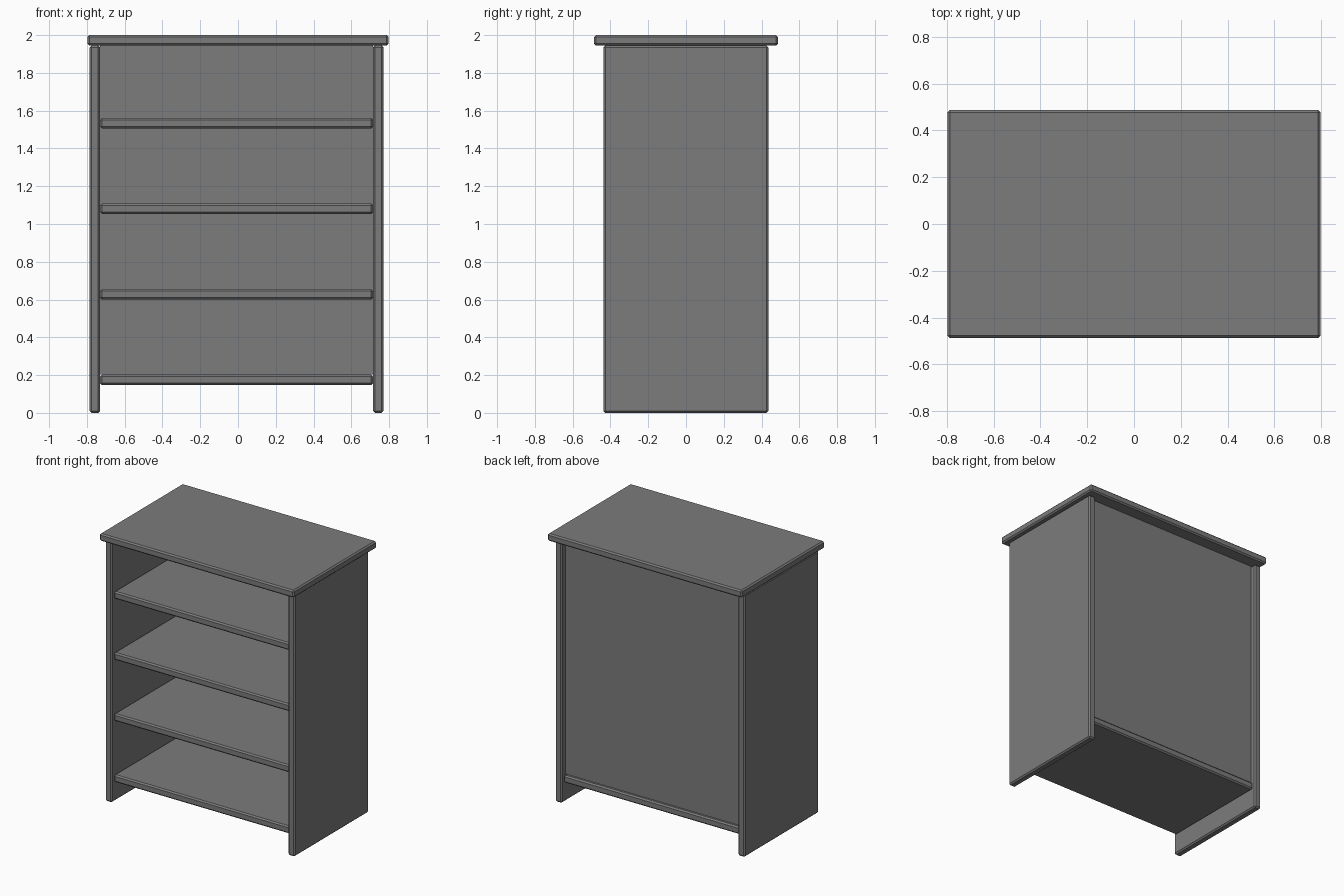
import bpy

if "Cube" in bpy.data.objects:
    bpy.data.objects.remove(bpy.data.objects["Cube"])

grey = bpy.data.materials.new("charcoal grey")
grey.diffuse_color = (0.2, 0.2, 0.2, 1)
grey.use_nodes = True
grey.node_tree.nodes["Principled BSDF"].inputs["Base Color"].default_value = grey.diffuse_color


def board(name, x, y, z, bevel=0.01):
    """Chamfered box given by (min, max) ranges on each axis."""
    bpy.ops.mesh.primitive_cube_add(size=1)
    ob = bpy.context.object
    ob.name = name
    for v in ob.data.vertices:
        v.co = [r[0] + (c + 0.5) * (r[1] - r[0]) for c, r in zip(v.co, (x, y, z))]
    if bevel:
        m = ob.modifiers.new("chamfer", 'BEVEL')
        m.width = bevel
        m.segments = 1
    ob.data.materials.append(grey)
    return ob


T = 0.055                 # board thickness
UNDER = 1.945             # underside of the top
XL, XR = -0.785, 0.77     # outer faces of the side panels
IN = (XL + T, XR - T)     # inner width

# top slab
board("top", (-0.797, 0.797), (-0.487, 0.487), (UNDER, 2.0))

# side panels
board("left_side", (XL, XL + T), (-0.437, 0.436), (0, UNDER))
board("right_side", (XR - T, XR), (-0.437, 0.436), (0, UNDER))

# shelves: the lowest runs through to the back, the others stop at the back panel
for i in range(4):
    z = 0.147 + i * 0.453
    back = 0.415 if i == 0 else 0.36
    board(f"shelf_{i + 1}", IN, (-0.415, back), (z, z + T))

# back panel standing on the lowest shelf
board("back_panel", IN, (0.34, 0.39), (0.147 + T, UNDER), bevel=0)
